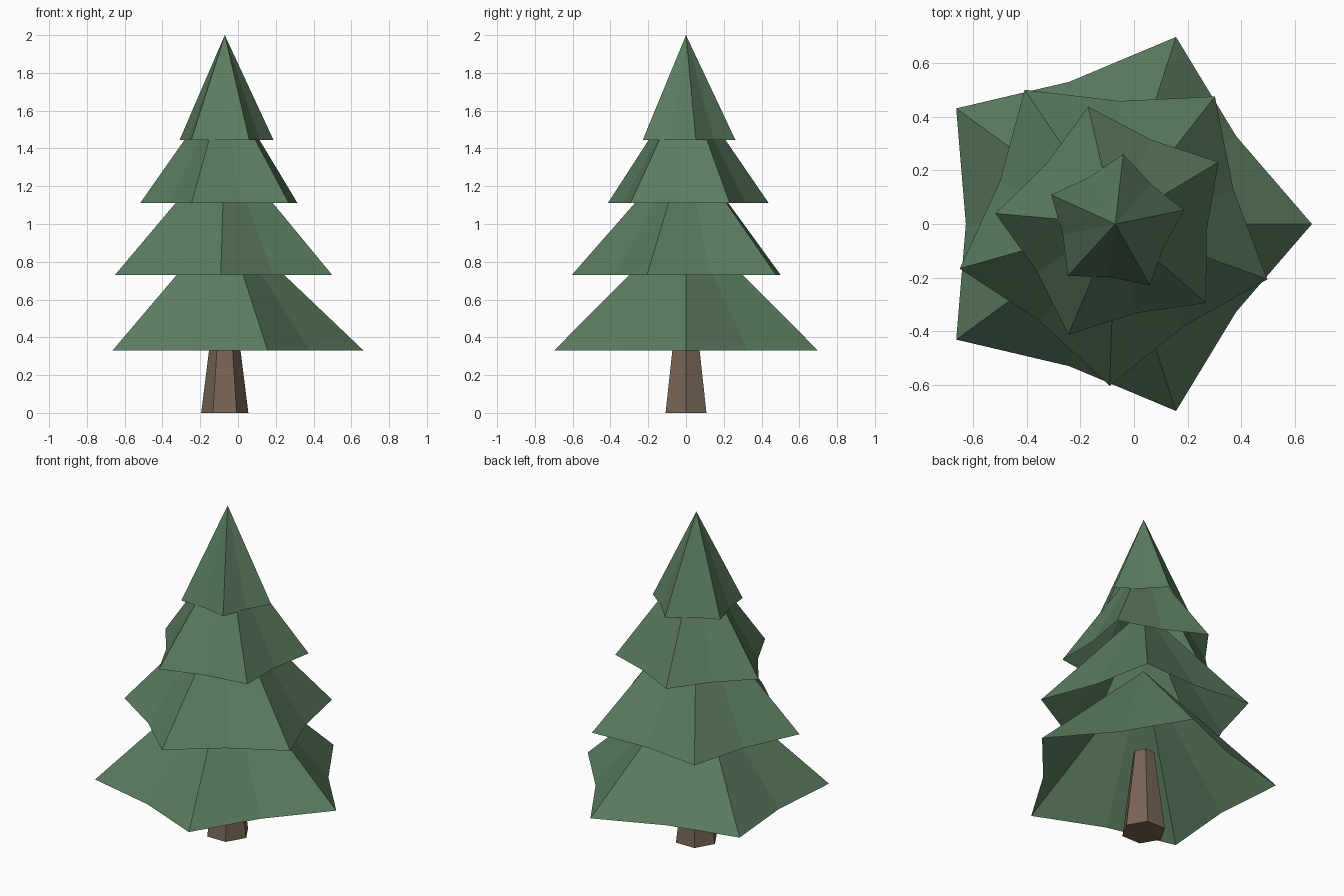
import bpy
import bmesh
from math import cos, sin, radians

cube = bpy.data.objects.get("Cube")
if cube:
    bpy.data.objects.remove(cube, do_unlink=True)

AXIS_X = -0.07   # the trunk axis, offset so the branches centre on x = 0


def make_material(name, colour):
    mat = bpy.data.materials.new(name)
    mat.use_nodes = True
    mat.diffuse_color = (*colour, 1)
    mat.node_tree.nodes["Principled BSDF"].inputs["Base Color"].default_value = (*colour, 1)
    return mat


def add_object(name, bm, mat):
    bmesh.ops.recalc_face_normals(bm, faces=bm.faces)
    mesh = bpy.data.meshes.new(name)
    bm.to_mesh(mesh)
    bm.free()
    mesh.materials.append(mat)
    obj = bpy.data.objects.new(name, mesh)
    obj.location.x = AXIS_X
    bpy.context.collection.objects.link(obj)
    return obj


def ring(bm, radii, z, turn=0):
    """Ring of vertices at evenly spaced angles, one per radius."""
    step = 360 / len(radii)
    angles = [radians(turn + i * step) for i in range(len(radii))]
    return [bm.verts.new((r * cos(a), r * sin(a), z)) for r, a in zip(radii, angles)]


def branch_tier(name, radius, bottom, top, turn, mat):
    """Hollow five-pointed star cone, open underneath."""
    bm = bmesh.new()
    rim = ring(bm, [radius, radius * 0.76] * 5, bottom, turn)
    apex = bm.verts.new((0, 0, top))
    for i, v in enumerate(rim):
        bm.faces.new((v, rim[(i + 1) % len(rim)], apex))
    obj = add_object(name, bm, mat)
    # An open cone has no inside, so make sure its faces point outwards
    if obj.data.polygons[0].normal.z < 0:
        obj.data.flip_normals()


green = make_material("needle_green", (0.105, 0.202, 0.117))
brown = make_material("bark_brown", (0.185, 0.130, 0.090))

# Tapered six-sided trunk
bm = bmesh.new()
base = ring(bm, [0.125] * 6, 0)
head = ring(bm, [0.062] * 6, 0.5)
bm.faces.new(base)
bm.faces.new(head)
for i in range(6):
    j = (i + 1) % 6
    bm.faces.new((base[i], base[j], head[j], head[i]))
add_object("trunk", bm, brown)

# Branch tiers: radius, bottom, top, turn in degrees
branch_tier("bottom_branches", 0.735, 0.33, 1.03, 0, green)
branch_tier("lower_branches", 0.605, 0.73, 1.42, 52, green)
branch_tier("upper_branches", 0.45, 1.11, 1.75, 31, green)
branch_tier("top_branches", 0.263, 1.445, 2.0, 11.5, green)
